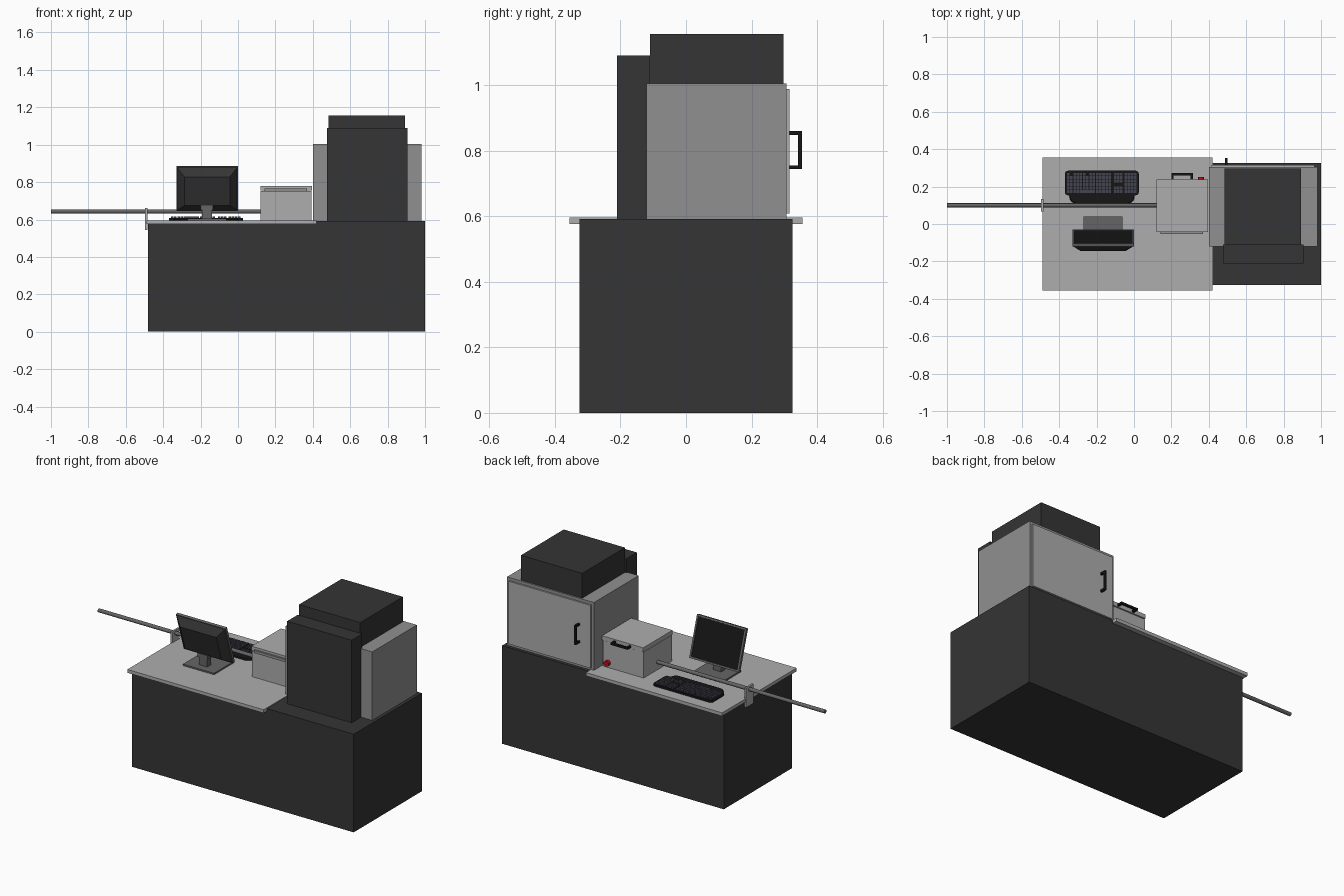
import bpy, bmesh, math
from mathutils import Vector

if "Cube" in bpy.data.objects:
    bpy.data.objects.remove(bpy.data.objects["Cube"])


def material(name, r, g, b):
    m = bpy.data.materials.new(name)
    m.diffuse_color = (r, g, b, 1)
    m.use_nodes = True
    m.node_tree.nodes["Principled BSDF"].inputs["Base Color"].default_value = m.diffuse_color
    return m


DARK = material("charcoal", 0.035, 0.035, 0.035)
BLACK = material("black", 0.008, 0.008, 0.008)
KEY = material("key_grey", 0.06, 0.06, 0.085)
MID = material("mid_grey", 0.28, 0.28, 0.28)
LIGHT = material("light_grey", 0.42, 0.42, 0.42)
STEEL = material("steel", 0.13, 0.13, 0.13)
RED = material("red", 0.5, 0.005, 0.01)


def finish(name, bm, mat):
    bmesh.ops.recalc_face_normals(bm, faces=bm.faces)
    me = bpy.data.meshes.new(name)
    bm.to_mesh(me)
    bm.free()
    ob = bpy.data.objects.new(name, me)
    bpy.context.collection.objects.link(ob)
    me.materials.append(mat)
    return ob


def add_box(bm, x, y, z):
    for v in bmesh.ops.create_cube(bm, size=1)["verts"]:
        v.co = Vector([lo + (c + 0.5) * (hi - lo) for c, (lo, hi) in zip(v.co, (x, y, z))])


def boxes(name, mat, *parts):
    bm = bmesh.new()
    for p in parts:
        add_box(bm, *p)
    return finish(name, bm, mat)


def loft(name, mat, loops):
    """Skin a stack of matching loops and cap both ends."""
    bm = bmesh.new()
    rings = [[bm.verts.new(p) for p in loop] for loop in loops]
    n = len(rings[0])
    for a, b in zip(rings, rings[1:]):
        for i in range(n):
            bm.faces.new((a[i], a[(i + 1) % n], b[(i + 1) % n], b[i]))
    bm.faces.new(rings[0])
    bm.faces.new(rings[-1])
    return finish(name, bm, mat)


def cylinder(name, mat, loc, r, depth, rot, sides=16):
    bpy.ops.mesh.primitive_cylinder_add(vertices=sides, radius=r, depth=depth, location=loc, rotation=rot)
    ob = bpy.context.object
    ob.name = name
    ob.data.materials.append(mat)
    bpy.ops.object.shade_smooth_by_angle(angle=math.radians(40))
    return ob


def rounded_rect(x0, x1, y0, y1, r, z, steps=5):
    pts = []
    for k, (cx, cy) in enumerate(((x1 - r, y1 - r), (x0 + r, y1 - r), (x0 + r, y0 + r), (x1 - r, y0 + r))):
        for s in range(steps):
            a = math.pi / 2 * (k + s / (steps - 1))
            pts.append((cx + r * math.cos(a), cy + r * math.sin(a), z))
    return pts


# Base cabinet and worktop
boxes("base_cabinet", DARK, ((-0.48, 1.0), (-0.325, 0.325), (0, 0.592)))
boxes("worktop", LIGHT, ((-0.49, 0.42), (-0.355, 0.355), (0.576, 0.596)))

# Large chamber with door, top unit and rear unit
boxes("chamber", MID, ((0.4, 0.98), (-0.12, 0.306), (0.59, 1.005)))
boxes("chamber_door", LIGHT, ((0.415, 0.965), (0.3, 0.316), (0.608, 0.987)))
boxes("top_unit", DARK, ((0.485, 0.893), (-0.11, 0.297), (1.0, 1.155)))
boxes("rear_unit", DARK, ((0.475, 0.906), (-0.21, -0.11), (0.59, 1.09)))
boxes("door_handle", BLACK,
      ((0.487, 0.499), (0.342, 0.354), (0.743, 0.86)),
      ((0.487, 0.499), (0.31, 0.343), (0.743, 0.755)),
      ((0.487, 0.499), (0.31, 0.343), (0.848, 0.86)))

# Small box with lid, hinge, handle and button
boxes("small_box", LIGHT, ((0.12, 0.393), (-0.04, 0.232), (0.59, 0.752)))
boxes("small_box_lid", LIGHT, ((0.12, 0.395), (-0.042, 0.237), (0.755, 0.78)))
boxes("lid_hinge", MID, ((0.143, 0.37), (-0.053, -0.038), (0.75, 0.766)))
boxes("lid_handle", BLACK,
      ((0.2, 0.315), (0.26, 0.272), (0.76, 0.772)),
      ((0.2, 0.212), (0.232, 0.261), (0.76, 0.772)),
      ((0.303, 0.315), (0.232, 0.261), (0.76, 0.772)))
cylinder("red_button", RED, (0.358, 0.24, 0.625), 0.017, 0.02, (math.pi / 2, 0, 0), 20)

# Long rod and the bracket carrying it
cylinder("rod", STEEL, (-0.435, 0.1, 0.643), 0.011, 1.13, (0, math.pi / 2, 0))
boxes("rod_bracket", LIGHT, ((-0.496, -0.485), (0.066, 0.134), (0.545, 0.662)))

# Monitor: tilted frame, tapered back, screen and stand
TILT = math.radians(17.7)


def tilted(x, v, d):
    """x, distance up the panel, depth behind the screen."""
    return (x, -0.03 - v * math.sin(TILT) - d * math.cos(TILT), 0.65 + v * math.cos(TILT) - d * math.sin(TILT))


def panel(inset, d):
    x0, x1, v0, v1 = -0.33 + inset, -inset, inset, 0.248 - inset
    return [tilted(*p, d) for p in ((x0, v0), (x1, v0), (x1, v1), (x0, v1))]


loft("monitor_frame", STEEL, [panel(0.011, 0.003), panel(0.01, 0), panel(0, 0), panel(0, 0.016)])
loft("monitor_back", DARK, [panel(0.002, 0.014), panel(0.044, 0.055)])
loft("monitor_screen", BLACK, [panel(0.011, 0.0025), panel(0.011, 0.012)])
boxes("monitor_stand", STEEL,
      ((-0.27, -0.062), (-0.14, 0.04), (0.594, 0.605)),
      ((-0.193, -0.139), (-0.095, -0.06), (0.604, 0.66)),
      ((-0.2, -0.133), (-0.1, -0.058), (0.652, 0.676)))

# Keyboard body and palm rest
loft("keyboard_body", BLACK, [rounded_rect(-0.37, 0.026, 0.153, 0.285, 0.018, 0.595),
                              rounded_rect(-0.37, 0.026, 0.153, 0.285, 0.018, 0.607)])
loft("palm_rest", BLACK, [rounded_rect(-0.345, 0.002, 0.11, 0.18, 0.034, 0.595),
                          rounded_rect(-0.342, -0.001, 0.113, 0.18, 0.033, 0.604)])

# Keys: main block, navigation block and number pad
keys = []
PITCH = 0.0172
for row in range(6):
    y = 0.167 + row * 0.0186
    for start, count in ((-0.359, 14), (-0.108, 3), (-0.052, 4)):
        for col in range(count):
            if row == 5 and start == -0.359 and col in (1, 6):
                continue
            if row == 2 and start == -0.108:
                continue
            x = start + col * PITCH * (1 if count > 4 else 0.98)
            wide = 0.0135
            if row == 0 and count == 14 and 4 <= col <= 8:
                if col > 4:
                    continue
                wide = 0.0135 + 4 * PITCH
            keys.append(((x, x + wide), (y, y + 0.014), (0.605, 0.615)))
boxes("keys", KEY, *keys)
